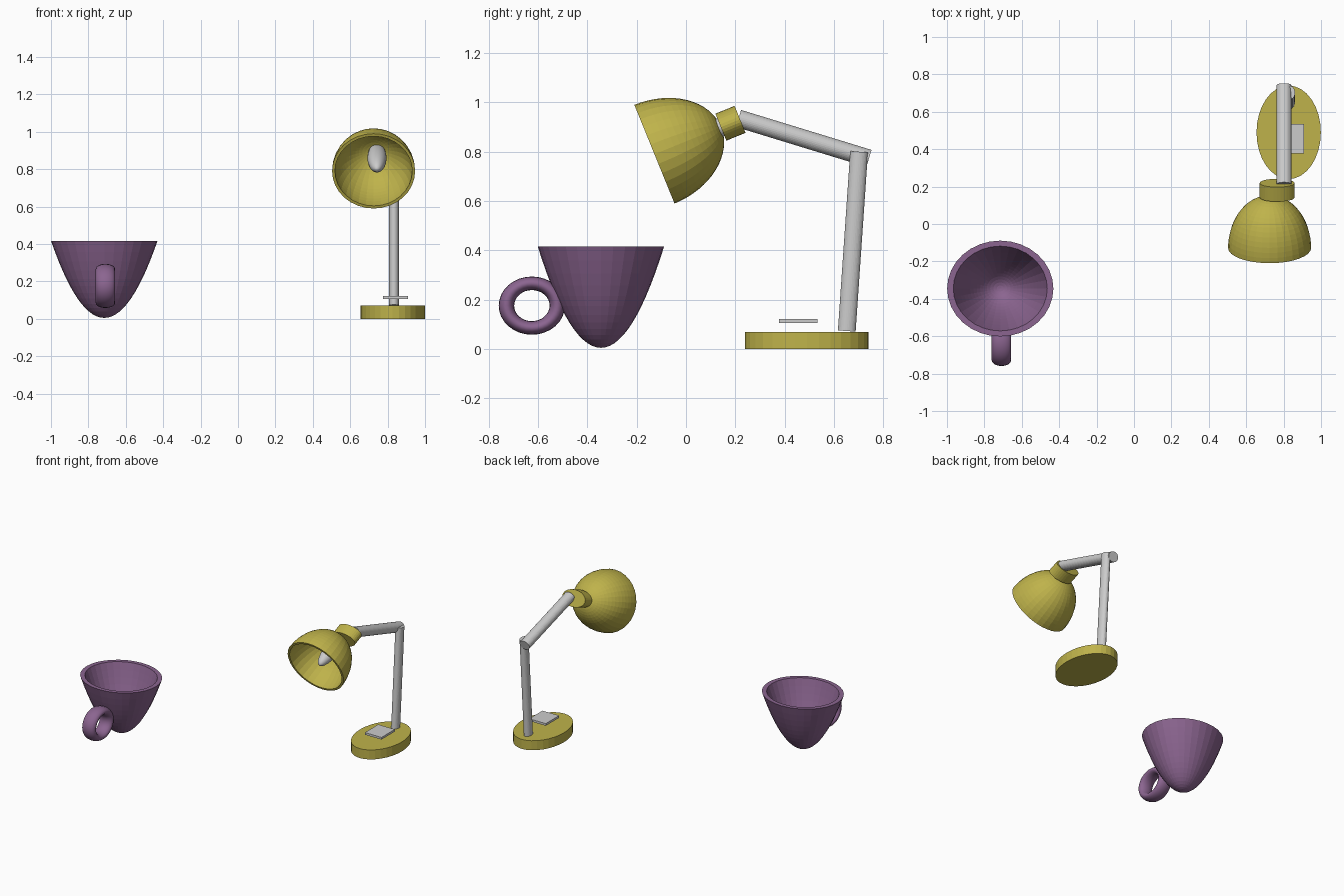
import bpy, bmesh, math
from mathutils import Vector

if "Cube" in bpy.data.objects:
    bpy.data.objects.remove(bpy.data.objects["Cube"])


def material(name, rgb):
    m = bpy.data.materials.new(name)
    m.diffuse_color = (*rgb, 1)
    m.use_nodes = True
    m.node_tree.nodes["Principled BSDF"].inputs["Base Color"].default_value = m.diffuse_color
    return m


PURPLE = material("purple", (0.26, 0.13, 0.28))
YELLOW = material("yellow", (0.52, 0.45, 0.07))


def finish(name, bm, loc, mat=None, tilt=0.0):
    bmesh.ops.remove_doubles(bm, verts=bm.verts, dist=1e-5)
    bmesh.ops.recalc_face_normals(bm, faces=bm.faces)
    me = bpy.data.meshes.new(name)
    bm.to_mesh(me)
    bm.free()
    ob = bpy.data.objects.new(name, me)
    bpy.context.collection.objects.link(ob)
    ob.location = loc
    ob.rotation_euler.x = tilt
    if mat:
        me.materials.append(mat)
    return ob


def tilt_to(dy, dz):
    return -math.atan2(dy, dz)


def lathe(name, profile, loc, mat=None, sx=1, sy=1, tilt=0.0, segs=32):
    """Spin (radius, height) points round local z, stretched to an ellipse."""
    bm = bmesh.new()
    vs = [bm.verts.new((r, 0, z)) for r, z in profile]
    es = [bm.edges.new(p) for p in zip(vs, vs[1:])]
    bmesh.ops.spin(bm, geom=vs + es, cent=(0, 0, 0), axis=(0, 0, 1),
                   angle=2 * math.pi, steps=segs)
    bmesh.ops.scale(bm, verts=bm.verts, vec=(sx, sy, 1))
    return finish(name, bm, loc, mat, tilt)


def rod(name, a, b, rx, ry, mat=None, segs=32):
    """Elliptical cylinder between two points that share the same x."""
    a, b = Vector(a), Vector(b)
    d = b - a
    bm = bmesh.new()
    bmesh.ops.create_cone(bm, cap_ends=True, segments=segs, radius1=1,
                          radius2=1, depth=d.length)
    bmesh.ops.scale(bm, verts=bm.verts, vec=(rx, ry, 1))
    return finish(name, bm, (a + b) / 2, mat, tilt_to(d.y, d.z))


# Cup: parabolic bowl with a wall
N = 14
outer = [(i / N, 0.005 + 0.41 * (i / N) ** 2) for i in range(N + 1)]
inner = [(0.885 * i / N, 0.04 + 0.375 * (i / N) ** 2) for i in range(N, -1, -1)]
lathe("cup_bowl", outer + inner, (-0.715, -0.345, 0), PURPLE, 0.284, 0.256)

# Cup handle: ring with a wide oval section, lying in the yz plane
bm = bmesh.new()
U, V = 32, 16
ring = []
for i in range(U):
    a = 2 * math.pi * i / U
    row = []
    for j in range(V):
        b = 2 * math.pi * j / V
        r = 0.0905 + 0.0275 * math.cos(b)
        row.append(bm.verts.new((0.052 * math.sin(b), 1.14 * r * math.cos(a),
                                 r * math.sin(a))))
    ring.append(row)
for i in range(U):
    p, q = ring[i], ring[(i + 1) % U]
    for j in range(V):
        k = (j + 1) % V
        bm.faces.new((p[j], q[j], q[k], p[k]))
handle = finish("cup_handle", bm, (-0.709, -0.625, 0.176), PURPLE)

# Lamp base, switch plate, post and arm
rod("lamp_base", (0.827, 0.49, 0), (0.827, 0.49, 0.07), 0.172, 0.25, YELLOW)
bm = bmesh.new()
bmesh.ops.create_cube(bm, size=1)
bmesh.ops.scale(bm, verts=bm.verts, vec=(0.136, 0.156, 0.016))
finish("switch_plate", bm, (0.842, 0.456, 0.114))
rod("lamp_post", (0.834, 0.652, 0.073), (0.834, 0.702, 0.80), 0.027, 0.036)
rod("lamp_arm", (0.802, 0.213, 0.935), (0.802, 0.742, 0.773), 0.04, 0.036)

# Lamp head: everything lies along one tilted axis from the rim centre
AX = Vector((0, 0.926, 0.377)).normalized()
RIM = Vector((0, -0.128, 0.79))
TILT = tilt_to(AX.y, AX.z)


def on_axis(x, t):
    return RIM + AX * t + Vector((x, 0, 0))


def dome(r, h):
    n = 16
    return [(r * math.cos(math.pi / 2 * i / n), h * math.sin(math.pi / 2 * i / n))
            for i in range(n + 1)]


lathe("lamp_shade", dome(0.93, 0.274)[::-1] + dome(1, 0.292) [:], on_axis(0.725, 0),
      YELLOW, 0.222, 0.216, TILT)
rod("shade_collar", on_axis(0.765, 0.291), on_axis(0.765, 0.375),
    0.093, 0.059, YELLOW)

# Bulb: long egg shape reaching through the shade into the collar
bm = bmesh.new()
bmesh.ops.create_uvsphere(bm, u_segments=32, v_segments=16, radius=1)
bmesh.ops.scale(bm, verts=bm.verts, vec=(0.051, 0.05, 0.166))
bulb = finish("bulb", bm, on_axis(0.743, 0.186), None, TILT)

# Smooth the small round parts
for ob in (handle, bulb):
    for p in ob.data.polygons:
        p.use_smooth = True
